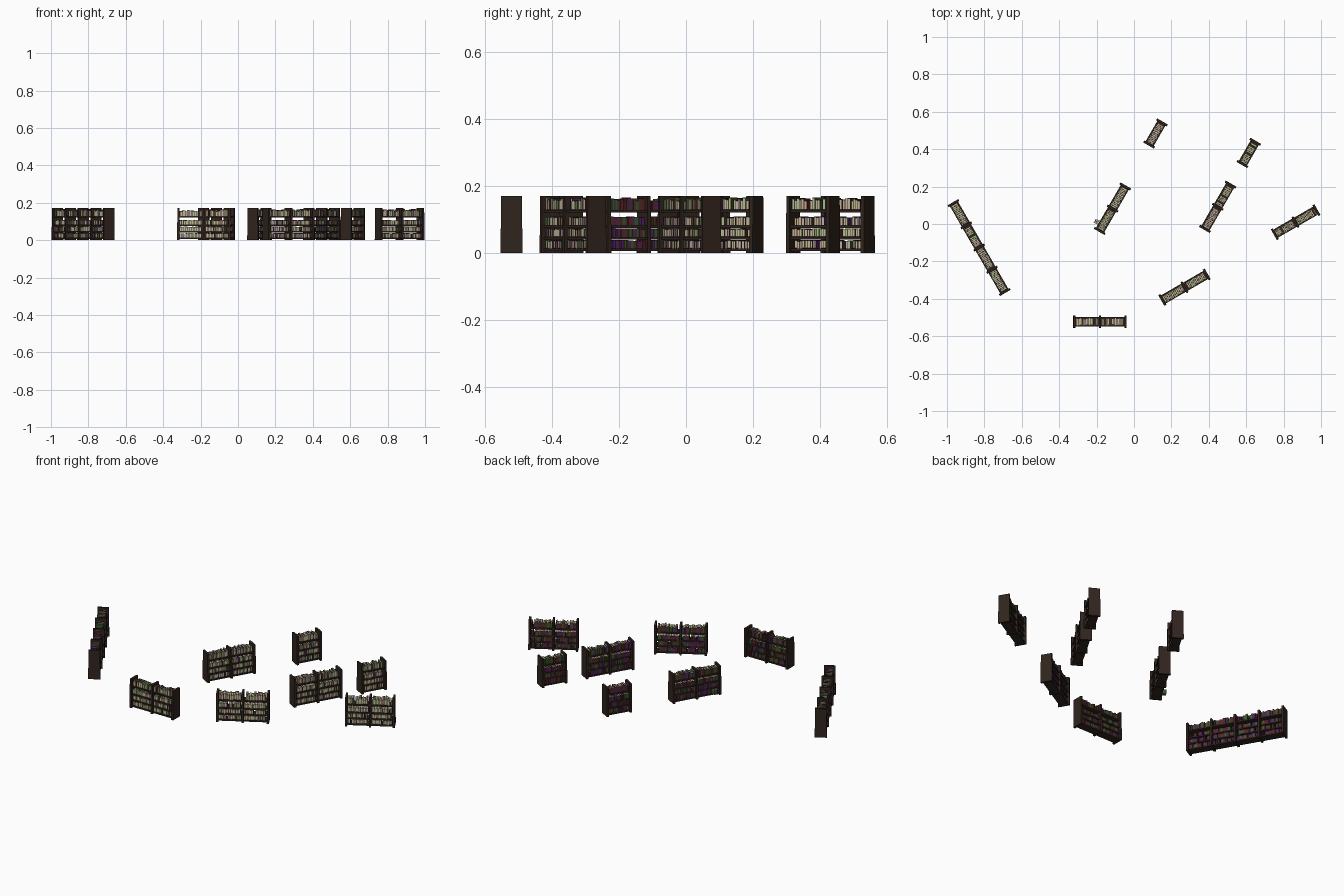
import bpy, bmesh, math, random
from mathutils import Matrix, Vector

if "Cube" in bpy.data.objects:
    bpy.data.objects.remove(bpy.data.objects["Cube"])

random.seed(4)

def material(name, rgb):
    m = bpy.data.materials.new(name)
    m.diffuse_color = (*rgb, 1)
    m.use_nodes = True
    m.node_tree.nodes["Principled BSDF"].inputs["Base Color"].default_value = m.diffuse_color
    return m

WOOD = material("dark_wood", (0.03, 0.018, 0.013))
BOOK_MATS = [material("pages", (0.50, 0.48, 0.30)),
             material("red_cover", (0.10, 0.015, 0.02)),
             material("green_cover", (0.04, 0.10, 0.025)),
             material("purple_cover", (0.08, 0.015, 0.12)),
             material("brown_cover", (0.07, 0.03, 0.02))]

BAY = 0.137        # spacing of the uprights
PANEL = 0.012      # upright thickness
DEPTH = 0.050      # shelf depth
SHELVES = [0.009, 0.044, 0.079, 0.125]

def box(bm, center, size, mat=0, xf=Matrix(), taper=1.0):
    """Box with optional narrower top, placed by a transform."""
    vs = bmesh.ops.create_cube(bm, size=1)["verts"]
    for v in vs:
        k = taper if v.co.z > 0 else 1.0
        v.co = xf @ (Vector((v.co.x * size[0] * k, v.co.y * size[1] * k,
                             v.co.z * size[2])) + Vector(center))
    for f in {f for v in vs for f in v.link_faces}:
        f.material_index = mat

def book(bm, x, z, t, d, h, mat, lean=0.0, yshift=0.0, turn=0.0):
    """Book with page block, two covers and a spine on the +y side."""
    xf = (Matrix.Translation((x, yshift, z)) @ Matrix.Rotation(turn, 4, 'Z')
          @ Matrix.Rotation(lean, 4, 'Y'))
    c = t * 0.14
    box(bm, (0, -c, h / 2), (t - 2 * c, d - 2 * c, h * 0.92), 0, xf)
    for s in (-1, 1):
        box(bm, (s * (t - c) / 2, 0, h / 2), (c, d, h), mat, xf)
    box(bm, (0, (d - c) / 2, h / 2), (t - 2 * c, c, h), mat, xf)

def finish(bm, name, mats, xf):
    me = bpy.data.meshes.new(name)
    bm.to_mesh(me)
    bm.free()
    for m in mats:
        me.materials.append(m)
    ob = bpy.data.objects.new(name, me)
    ob.matrix_world = xf
    bpy.context.collection.objects.link(ob)

def bookcase(name, x, y, angle, bays, sx=1.0, fallen=False):
    xf = (Matrix.Translation((x, y, 0)) @ Matrix.Rotation(math.radians(angle), 4, 'Z')
          @ Matrix.Diagonal((sx, 1, 1, 1)))
    half = bays * BAY / 2
    # uprights and shelves
    bm = bmesh.new()
    for i in range(bays + 1):
        box(bm, (-half + i * BAY, 0, 0.0855), (PANEL, 0.066, 0.171), taper=0.94)
    for z in SHELVES:
        box(bm, (0, 0, z), (bays * BAY, DEPTH, 0.008))
    finish(bm, name + "_frame", [WOOD], xf)

    # rows of books with occasional gaps
    bm = bmesh.new()
    for i in range(bays):
        x0 = -half + i * BAY + PANEL / 2 + 0.001
        x1 = x0 + BAY - PANEL - 0.002
        for row, z in enumerate(SHELVES):
            p = x0
            while True:
                t = random.uniform(0.006, 0.011)
                if p + t > x1:
                    break
                h = random.uniform(0.022, 0.026) if row < 3 else random.uniform(0.026, 0.037)
                if random.random() > 0.08:
                    book(bm, p + t / 2, z + 0.004, t * 0.96,
                         random.uniform(0.036, 0.043), h, random.randint(1, 4),
                         yshift=random.uniform(-0.002, 0.002))
                p += t
    # loose books pulled out at the end
    if fallen:
        for k in range(2):
            book(bm, -half + 0.028 + k * 0.014, 0.015, 0.010, 0.045, 0.026, 3 - k,
                 yshift=0.028, turn=0.15 * k)
    finish(bm, name + "_books", BOOK_MATS, xf)

# layout: name, x, y, angle, bays, length factor
bookcase("long_bookcase", -0.828, -0.126, -60, 4)
bookcase("front_bookcase", -0.182, -0.522, 0, 2)
bookcase("front_right_bookcase", 0.270, -0.338, 30, 2)
bookcase("right_bookcase", 0.864, 0.010, 30, 2, 0.94)
bookcase("inner_right_bookcase", 0.448, 0.092, 60, 2)
bookcase("inner_left_bookcase", -0.115, 0.082, 60, 2, fallen=True)
bookcase("back_bookcase", 0.115, 0.484, 60, 1)
bookcase("back_right_bookcase", 0.614, 0.380, 60, 1)
